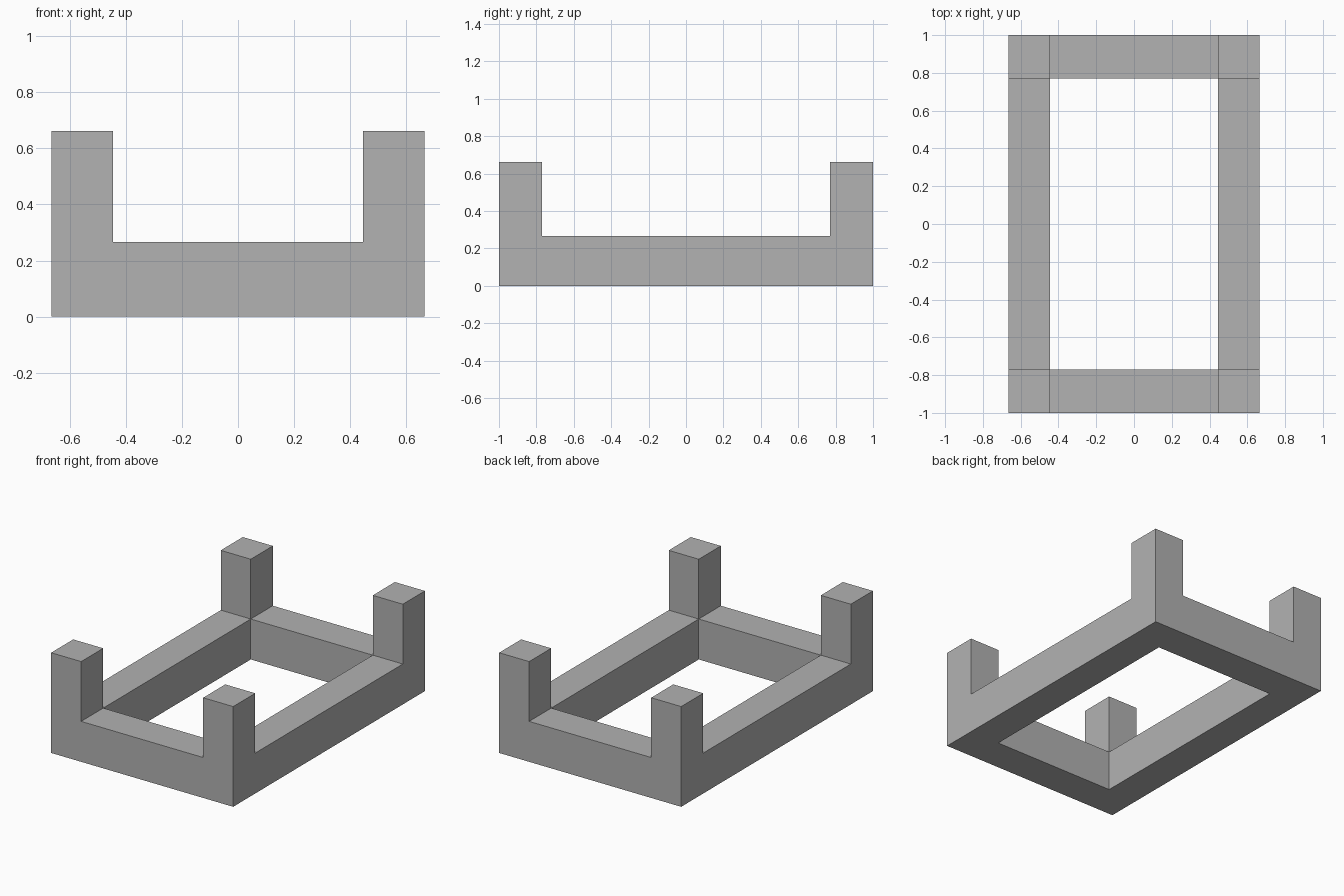
import bpy

cube = bpy.data.objects.get("Cube")
if cube:
    bpy.data.objects.remove(cube, do_unlink=True)

# Overall half sizes, inner opening and heights
HALF_X, HALF_Y = 0.665, 1.0
INNER_X, INNER_Y = 0.446, 0.77
RAIL_TOP, POST_TOP = 0.267, 0.662

grey = bpy.data.materials.new("plain grey")
grey.use_nodes = True
colour = (0.447, 0.447, 0.447, 1)
grey.diffuse_color = colour
grey.node_tree.nodes["Principled BSDF"].inputs["Base Color"].default_value = colour

# The frame is a grid of cells: four corners, four rails, open middle.
# Corner cells rise to the post height; neighbours share their vertices.
xs = (-HALF_X, -INNER_X, INNER_X, HALF_X)
ys = (-HALF_Y, -INNER_Y, INNER_Y, HALF_Y)
verts, faces, index = [], [], {}


def vert(i, j, z):
    key = (i, j, z)
    if key not in index:
        index[key] = len(verts)
        verts.append((xs[i], ys[j], z))
    return index[key]


def height(i, j):
    if not (0 <= i < 3 and 0 <= j < 3) or (i == 1 and j == 1):
        return 0
    return RAIL_TOP if 1 in (i, j) else POST_TOP


def wall(a, b, low, high):
    faces.append((vert(*a, low), vert(*b, low), vert(*b, high), vert(*a, high)))


for i in range(3):
    for j in range(3):
        top = height(i, j)
        if not top:
            continue
        ring = [(i, j), (i + 1, j), (i + 1, j + 1), (i, j + 1)]
        faces.append([vert(*p, top) for p in ring])
        faces.append([vert(*p, 0) for p in reversed(ring)])
        # Walls only where the neighbouring cell is lower
        for k, (di, dj) in enumerate(((0, -1), (1, 0), (0, 1), (-1, 0))):
            a, b = ring[k], ring[(k + 1) % 4]
            levels = [z for z in (0, RAIL_TOP, POST_TOP)
                      if height(i + di, j + dj) <= z <= top]
            for low, high in zip(levels, levels[1:]):
                wall(a, b, low, high)

mesh = bpy.data.meshes.new("frame_with_corner_posts")
mesh.from_pydata(verts, [], faces)
mesh.materials.append(grey)
mesh.update()
frame = bpy.data.objects.new("frame_with_corner_posts", mesh)
bpy.context.collection.objects.link(frame)
